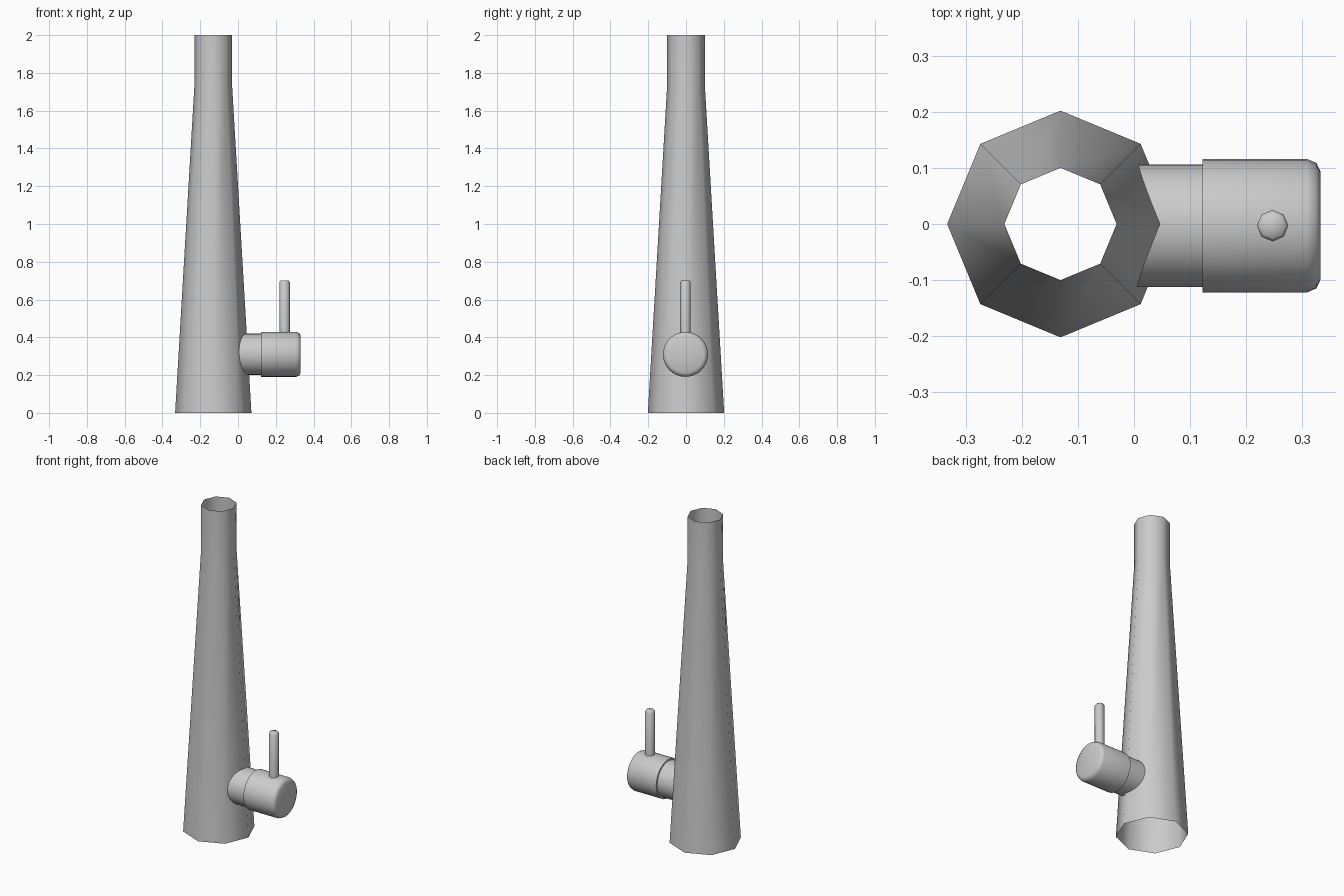
import bpy
import bmesh
import math
from mathutils import Matrix

cube = bpy.data.objects.get("Cube")
if cube:
    bpy.data.objects.remove(cube)

grey = bpy.data.materials.new("brushed grey")
grey.use_nodes = True
COLOUR = (0.6, 0.6, 0.6, 1)
grey.diffuse_color = COLOUR
grey.node_tree.nodes["Principled BSDF"].inputs["Base Color"].default_value = COLOUR


def lathe(name, profile, sides, matrix, cap_start, cap_end, sharp_angle):
    """Stack rings of (radius, height) along local z and skin them."""
    bm = bmesh.new()
    rings = []
    for radius, height in profile:
        ring = []
        for i in range(sides):
            a = math.tau * i / sides
            ring.append(bm.verts.new((radius * math.cos(a), radius * math.sin(a), height)))
        rings.append(ring)
    for low, high in zip(rings, rings[1:]):
        for i in range(sides):
            j = (i + 1) % sides
            bm.faces.new((low[i], low[j], high[j], high[i]))
    if cap_start:
        bm.faces.new(rings[0][::-1])
    if cap_end:
        bm.faces.new(rings[-1])
    bm.transform(matrix)
    mesh = bpy.data.meshes.new(name)
    bm.to_mesh(mesh)
    bm.free()
    mesh.materials.append(grey)
    obj = bpy.data.objects.new(name, mesh)
    bpy.context.collection.objects.link(obj)
    bpy.ops.object.select_all(action="DESELECT")
    obj.select_set(True)
    bpy.context.view_layer.objects.active = obj
    bpy.ops.object.shade_smooth_by_angle(angle=math.radians(sharp_angle))
    return obj


# Open eight-sided tapered column with a straight neck
lathe("column", [(0.202, 0), (0.1, 1.73), (0.1, 2)], 8,
      Matrix.Translation((-0.131, 0, 0)), False, False, 60)

# Sideways valve: collar against the column, then the wider knob
sideways = Matrix.Translation((0, -0.003, 0.31)) @ Matrix.Rotation(math.pi / 2, 4, "Y")
lathe("valve_collar", [(0.109, 0.003), (0.109, 0.13)], 32, sideways, True, True, 40)
lathe("valve_knob", [(0.119, 0.122), (0.119, 0.308), (0.112, 0.325), (0.097, 0.332)],
      32, sideways, True, True, 50)

# Upright lever on the knob
lathe("lever", [(0.028, 0.4), (0.028, 0.692), (0.022, 0.7)], 8,
      Matrix.Translation((0.247, -0.003, 0)), False, True, 60)
